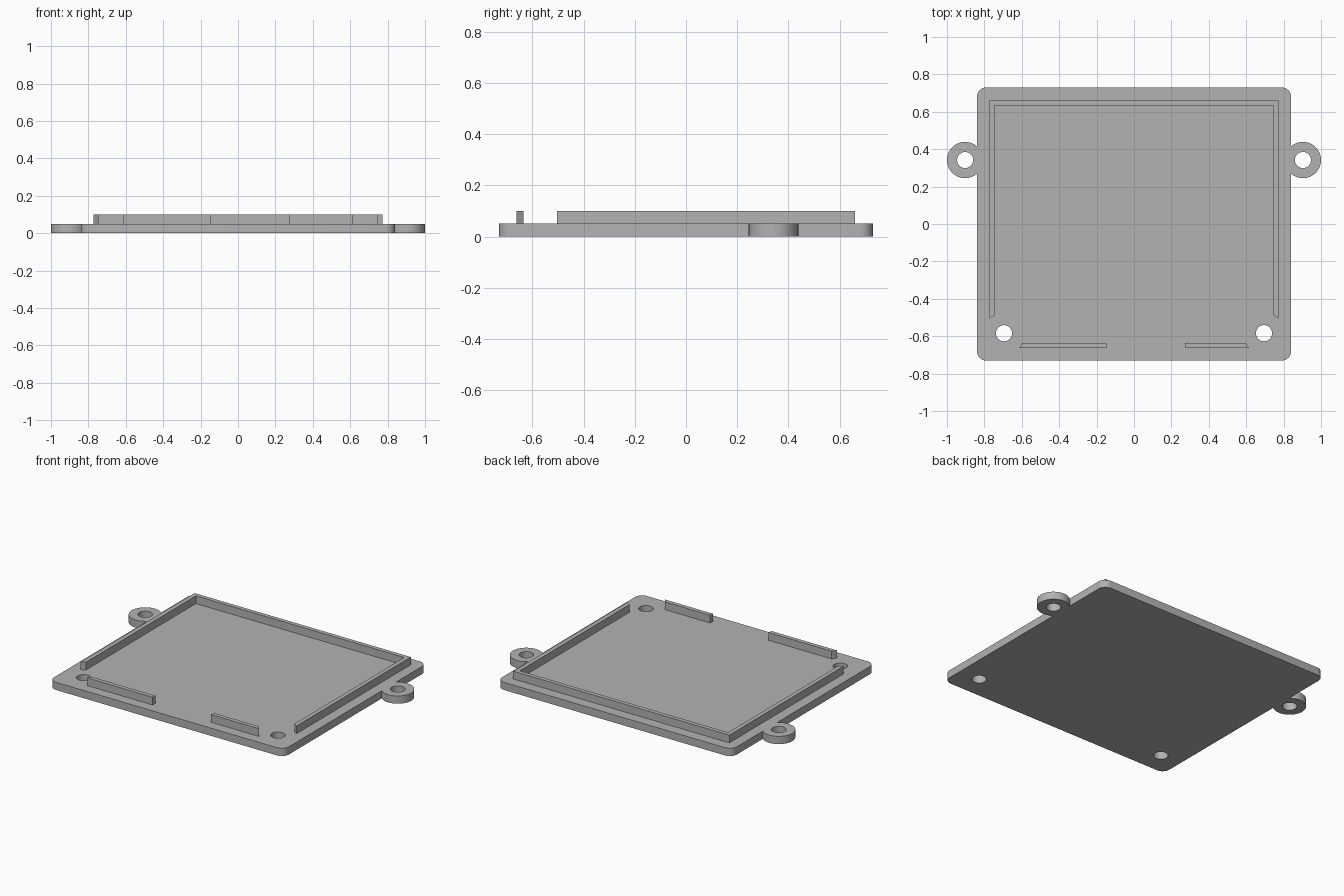
import bpy, bmesh
from math import cos, sin, acos, radians, degrees

cube = bpy.data.objects.get("Cube")
if cube:
    bpy.data.objects.remove(cube, do_unlink=True)

W, D, T, TOP = 0.84, 0.73, 0.05, 0.10     # plate half width, half depth, thickness, rim top
EAR_X, EAR_Y, EAR_R = 0.903, 0.342, 0.097
HOLE_X, HOLE_Y, HOLE_R = 0.695, -0.584, 0.043
CORNER = 0.05

grey = bpy.data.materials.new("plain grey")
grey.use_nodes = True
colour = (0.45, 0.45, 0.45, 1)
grey.diffuse_color = colour
grey.node_tree.nodes["Principled BSDF"].inputs["Base Color"].default_value = colour


def arc(cx, cy, r, start, end, n):
    angles = [radians(start + (end - start) * i / n) for i in range(n + 1)]
    return [(cx + r * cos(a), cy + r * sin(a)) for a in angles]


def circle(cx, cy, r):
    return arc(cx, cy, r, 0, 360, 48)[:-1]


def mirrored(points):
    return [(-x, y) for x, y in reversed(points)]


def slab(name, loops, z0, z1):
    """Extrude a flat outline, with any inner loops as holes, from z0 to z1."""
    curve = bpy.data.curves.new(name, 'CURVE')
    curve.dimensions = '2D'
    curve.fill_mode = 'BOTH'
    curve.extrude = (z1 - z0) / 2
    for loop in loops:
        spline = curve.splines.new('POLY')
        spline.points.add(len(loop) - 1)
        for p, (x, y) in zip(spline.points, loop):
            p.co = (x, y, 0, 1)
        spline.use_cyclic_u = True
    temp = bpy.data.objects.new(name + " outline", curve)
    bpy.context.collection.objects.link(temp)
    bpy.context.view_layer.update()
    mesh = bpy.data.meshes.new_from_object(
        temp.evaluated_get(bpy.context.evaluated_depsgraph_get()))
    bpy.data.objects.remove(temp, do_unlink=True)
    bm = bmesh.new()
    bm.from_mesh(mesh)
    bmesh.ops.remove_doubles(bm, verts=bm.verts, dist=1e-5)
    bmesh.ops.recalc_face_normals(bm, faces=bm.faces)
    bmesh.ops.translate(bm, verts=bm.verts, vec=(0, 0, (z0 + z1) / 2))
    bm.to_mesh(mesh)
    bm.free()
    mesh.name = name
    mesh.materials.clear()
    mesh.materials.append(grey)
    obj = bpy.data.objects.new(name, mesh)
    bpy.context.collection.objects.link(obj)
    bpy.ops.object.select_all(action='DESELECT')
    obj.select_set(True)
    bpy.context.view_layer.objects.active = obj
    bpy.ops.object.shade_smooth_by_angle(angle=radians(30))
    return obj


# Base plate with rounded corners, two screw ears and four through holes
spread = degrees(acos((W - EAR_X) / EAR_R))
half = (arc(W - CORNER, CORNER - D, CORNER, -90, 0, 8)
        + arc(EAR_X, EAR_Y, EAR_R, -spread, spread, 40)
        + arc(W - CORNER, D - CORNER, CORNER, 0, 90, 8))
holes = [circle(s * x, y, HOLE_R) for s in (-1, 1)
         for x, y in ((EAR_X, EAR_Y), (HOLE_X, HOLE_Y))]
slab("base_plate", [half + mirrored(half)] + holes, 0, T)

# U-shaped rim along the back and both sides, ends cut clear of the holes
OUT_X, IN_X, OUT_Y, IN_Y = 0.773, 0.745, 0.661, 0.634
rim = [(IN_X, IN_Y), (IN_X, -0.488), (OUT_X, -0.505), (OUT_X, OUT_Y)]
slab("rim", [rim + mirrored(rim)], T, TOP)

# Two short front ribs with a slanted outer end
for name, side, inner in (("front_rib_right", -1, 0.146), ("front_rib_left", 1, 0.272)):
    slab(name, [[(side * inner, -0.663), (side * 0.615, -0.663),
                 (side * 0.597, -0.636), (side * inner, -0.636)]], T, TOP)
